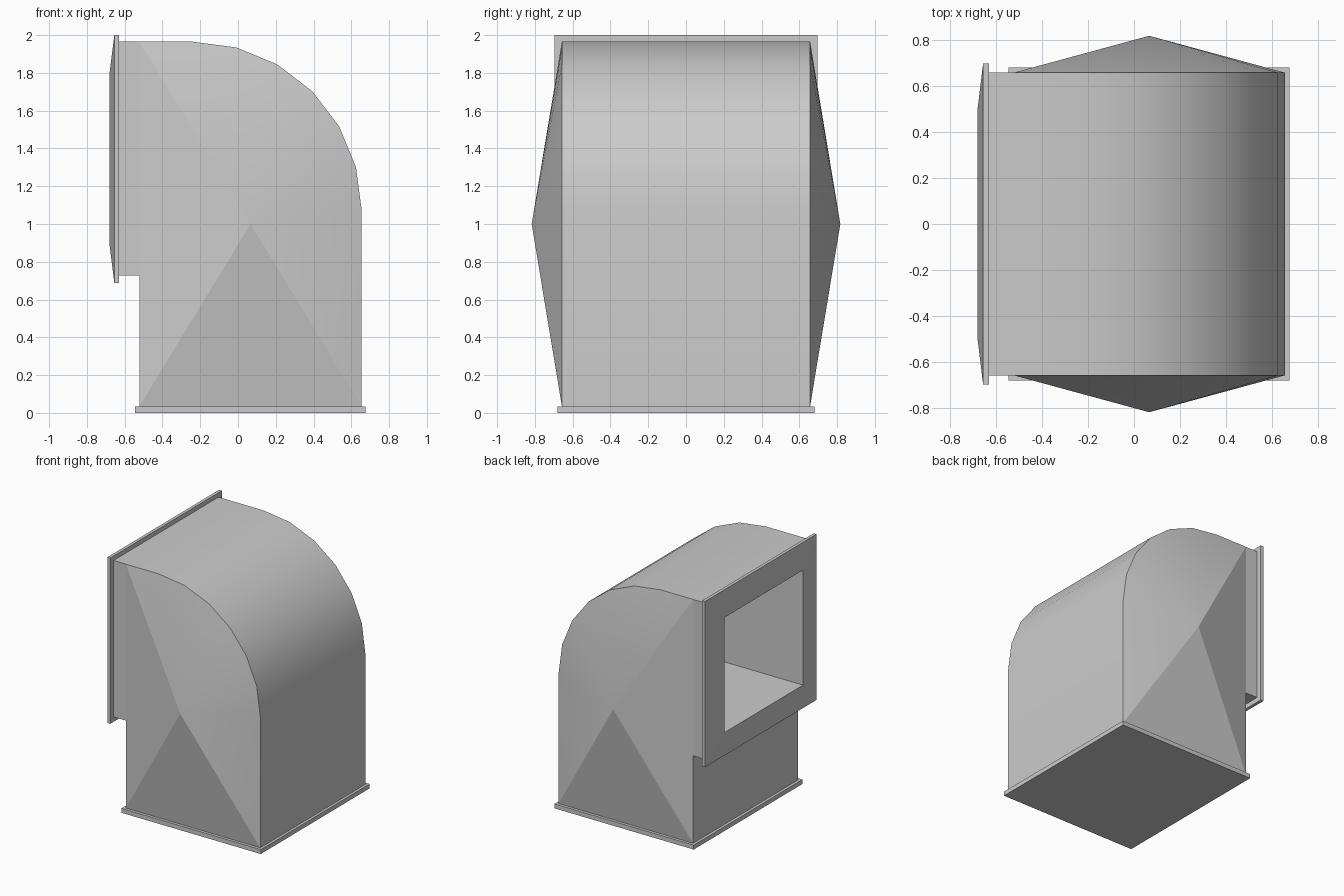
import bpy, bmesh
from math import sin, cos, radians

if "Cube" in bpy.data.objects:
    bpy.data.objects.remove(bpy.data.objects["Cube"])


def finish(name, bm, angle=None):
    bmesh.ops.recalc_face_normals(bm, faces=bm.faces)
    mesh = bpy.data.meshes.new(name)
    bm.to_mesh(mesh)
    bm.free()
    ob = bpy.data.objects.new(name, mesh)
    bpy.context.collection.objects.link(ob)
    if angle:
        bpy.ops.object.select_all(action='DESELECT')
        ob.select_set(True)
        bpy.context.view_layer.objects.active = ob
        bpy.ops.object.shade_smooth_by_angle(angle=radians(angle))
    return ob


# Elbow body: rounded profile across y, each side raised to a shallow point
LEFT, RIGHT, BOTTOM, TOP, THROAT_Z = -0.522, 0.655, 0.035, 1.965, 0.727
RADIUS, HALF = 0.895, 0.657
profile = [(LEFT, THROAT_Z), (LEFT, BOTTOM), (RIGHT, BOTTOM)]
for i in range(7):
    a = radians(15 * i)
    profile.append((RIGHT - RADIUS + RADIUS * cos(a), TOP - RADIUS + RADIUS * sin(a)))
profile.append((LEFT, TOP))

bm = bmesh.new()
sides = [[bm.verts.new((x, y, z)) for x, z in profile] for y in (-HALF, HALF)]
n = len(profile)
for i in range(n - 1):      # the throat side stays open
    bm.faces.new((sides[0][i], sides[0][i + 1], sides[1][i + 1], sides[1][i]))
for ring, y in zip(sides, (-0.817, 0.817)):
    apex = bm.verts.new((0.066, y, 1.0))
    for i in range(n):
        bm.faces.new((ring[i], ring[(i + 1) % n], apex))
finish("elbow_body", bm, 16)

# Inlet: throat, flange, sloping lip and inner duct as one run of rectangular loops
loops = [  # x, half width, low z, high z
    (LEFT, HALF, THROAT_Z, TOP),
    (-0.63, HALF, THROAT_Z, TOP),
    (-0.63, 0.697, 0.688, 2.0),
    (-0.655, 0.697, 0.688, 2.0),
    (-0.68, 0.492, 0.89, 1.8),
    (0.1, 0.492, 0.89, 1.8),
]
bm = bmesh.new()
rings = [[bm.verts.new((x, sy * w, z)) for sy, z in ((-1, lo), (1, lo), (1, hi), (-1, hi))]
         for x, w, lo, hi in loops]
for a, b in zip(rings, rings[1:]):
    for i in range(4):
        j = (i + 1) % 4
        bm.faces.new((a[i], a[j], b[j], b[i]))
bm.faces.new(rings[-1])     # duct back wall
finish("inlet_flange_and_duct", bm)

# Base plate
bm = bmesh.new()
bmesh.ops.create_cube(bm, size=1)
bmesh.ops.scale(bm, verts=bm.verts, vec=(1.22, 1.36, BOTTOM))
bmesh.ops.translate(bm, verts=bm.verts, vec=(0.066, 0, BOTTOM / 2))
finish("base_plate", bm)
